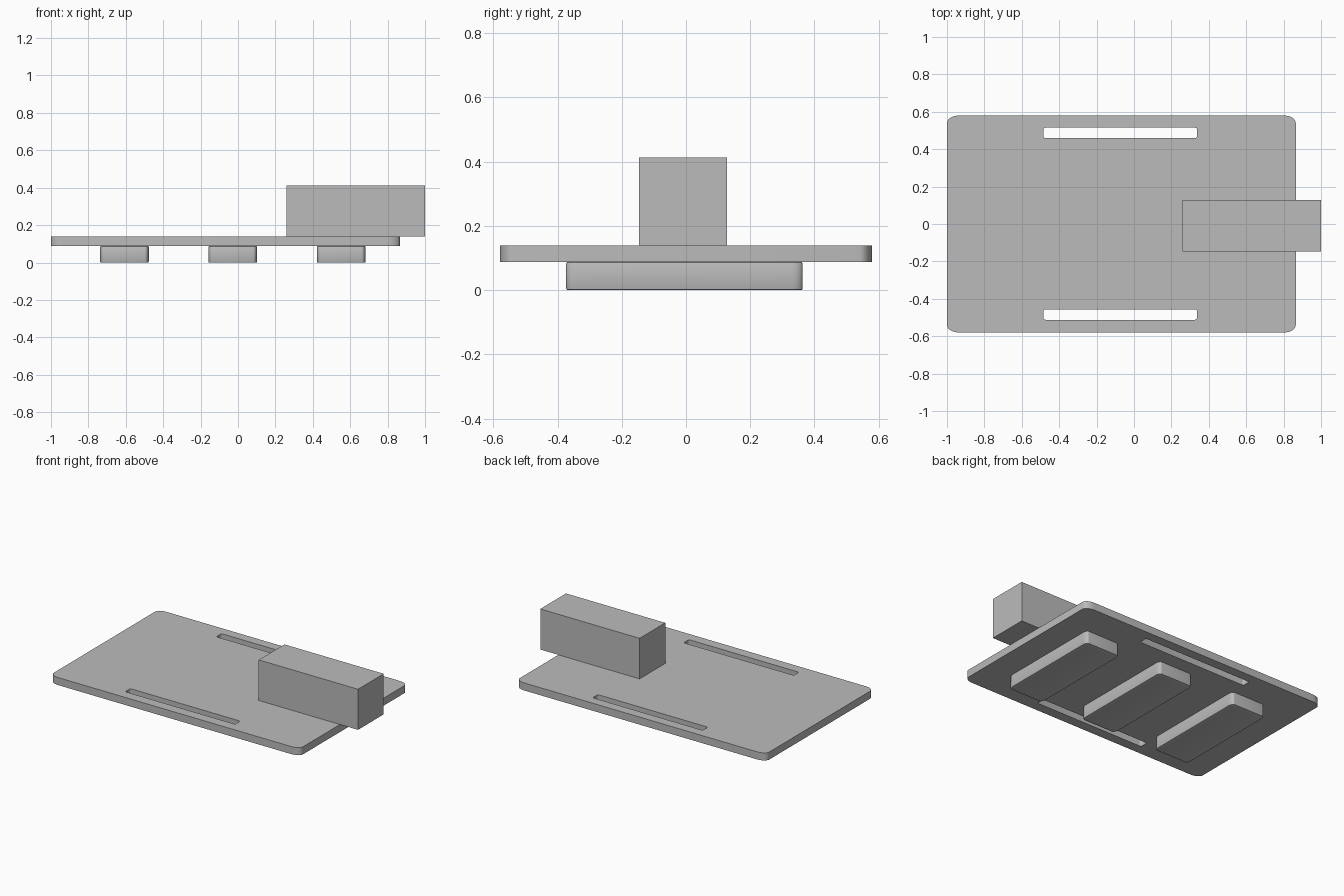
import bpy
import bmesh
from math import cos, sin, pi, radians

cube = bpy.data.objects.get("Cube")
if cube:
    bpy.data.objects.remove(cube, do_unlink=True)

# Single plain grey
grey = bpy.data.materials.new("plain_grey")
grey.use_nodes = True
colour = (0.5, 0.5, 0.5, 1)
grey.diffuse_color = colour
grey.node_tree.nodes["Principled BSDF"].inputs["Base Color"].default_value = colour


def rounded_outline(x0, x1, y0, y1, rx, ry, steps=8):
    """Rectangle outline with elliptical corners."""
    corners = [(x1 - rx, y1 - ry), (x0 + rx, y1 - ry),
               (x0 + rx, y0 + ry), (x1 - rx, y0 + ry)]
    points = []
    for quarter, (cx, cy) in enumerate(corners):
        for i in range(steps + 1):
            a = (quarter + i / steps) * pi / 2
            points.append((cx + rx * cos(a), cy + ry * sin(a)))
    return points


def slab(name, outlines, z0, z1, bevel=0):
    """Extruded flat shape; inner outlines become holes."""
    curve = bpy.data.curves.new(name, "CURVE")
    curve.dimensions = "2D"
    curve.fill_mode = "BOTH"
    curve.extrude = (z1 - z0) / 2 - bevel
    curve.bevel_depth = bevel
    curve.bevel_resolution = 1
    curve.offset = -bevel
    for outline in outlines:
        spline = curve.splines.new("POLY")
        spline.points.add(len(outline) - 1)
        for point, (x, y) in zip(spline.points, outline):
            point.co = (x, y, 0, 1)
        spline.use_cyclic_u = True
    obj = bpy.data.objects.new(name, curve)
    bpy.context.collection.objects.link(obj)
    obj.location.z = (z0 + z1) / 2
    bpy.ops.object.select_all(action="DESELECT")
    obj.select_set(True)
    bpy.context.view_layer.objects.active = obj
    bpy.ops.object.convert(target="MESH")
    obj = bpy.context.object

    # Weld caps to walls and face everything outward
    bm = bmesh.new()
    bm.from_mesh(obj.data)
    bmesh.ops.remove_doubles(bm, verts=bm.verts, dist=0.0002)
    bmesh.ops.recalc_face_normals(bm, faces=bm.faces)
    bm.to_mesh(obj.data)
    bm.free()
    obj.data.materials.clear()
    obj.data.materials.append(grey)
    bpy.ops.object.shade_smooth_by_angle(angle=radians(30))
    return obj


# Base plate with two long slots
slab("base_plate", [
    rounded_outline(-1, 0.865, -0.58, 0.58, 0.065, 0.04),
    rounded_outline(-0.485, 0.337, 0.46, 0.515, 0.012, 0.01, 4),
    rounded_outline(-0.485, 0.337, -0.512, -0.457, 0.012, 0.01, 4),
], 0.088, 0.139)

# Three pads underneath
for name, x in (("right_pad", -0.607), ("middle_pad", -0.028), ("left_pad", 0.552)):
    slab(name, [rounded_outline(x - 0.13, x + 0.13, -0.373, 0.363, 0.02, 0.035)],
         0, 0.088, bevel=0.005)

# Overhanging block on top
bpy.ops.mesh.primitive_cube_add(size=1, location=(0.629, -0.01, 0.276))
block = bpy.context.object
block.name = "top_block"
block.scale = (0.742, 0.274, 0.274)
block.data.materials.append(grey)
